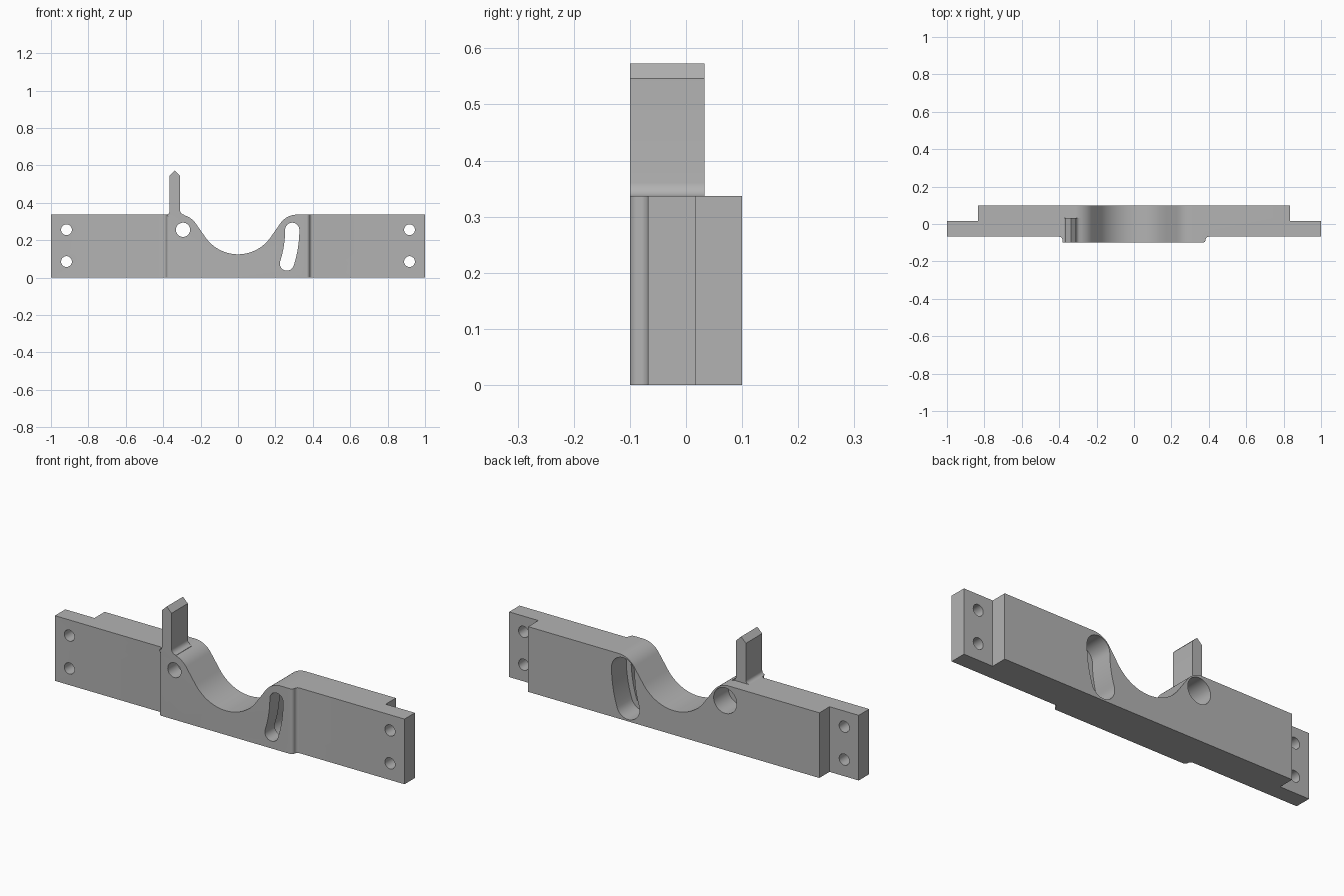
import bpy, bmesh
from math import sin, cos, pi, radians

cube = bpy.data.objects.get("Cube")
if cube:
    bpy.data.objects.remove(cube, do_unlink=True)

steel = bpy.data.materials.new("plain grey")
steel.use_nodes = True
grey = (0.45, 0.45, 0.45, 1)
steel.diffuse_color = grey
steel.node_tree.nodes["Principled BSDF"].inputs["Base Color"].default_value = grey

HEIGHT = 0.337
PIVOT = (-0.294, 0.256)


def arc(cx, cy, r, start, end, steps):
    angles = [radians(start + (end - start) * i / steps) for i in range(steps + 1)]
    return [(cx + r * cos(a), cy + r * sin(a)) for a in angles]


def mirrored(half):
    return half + [(-x, y) for x, y in reversed(half)]


def prism(name, outline, low, high, upright=False):
    """Extrude an outline along z, or along y when upright."""
    place = (lambda p, d: (p[0], d, p[1])) if upright else (lambda p, d: (p[0], p[1], d))
    bm = bmesh.new()
    a = [bm.verts.new(place(p, low)) for p in outline]
    b = [bm.verts.new(place(p, high)) for p in outline]
    bm.faces.new(a)
    bm.faces.new(b)
    for i in range(len(a)):
        j = (i + 1) % len(a)
        bm.faces.new((a[i], a[j], b[j], b[i]))
    bmesh.ops.recalc_face_normals(bm, faces=bm.faces)
    mesh = bpy.data.meshes.new(name)
    bm.to_mesh(mesh)
    bm.free()
    mesh.materials.append(steel)
    obj = bpy.data.objects.new(name, mesh)
    bpy.context.collection.objects.link(obj)
    return obj


def combine(target, tool, operation="DIFFERENCE"):
    tool.hide_render = True
    mod = target.modifiers.new("combine", "BOOLEAN")
    mod.operation, mod.solver, mod.object = operation, "EXACT", tool
    bpy.context.view_layer.objects.active = target
    bpy.ops.object.modifier_apply(modifier=mod.name)
    bpy.data.objects.remove(tool, do_unlink=True)


def slot(radius, reach=0.584, sweep=-18):
    """Curved slot outline swung around the pivot hole."""
    px, pz = PIVOT
    ex, ez = px + reach * cos(radians(sweep)), pz + reach * sin(radians(sweep))
    return (arc(px, pz, reach + radius, sweep, 0, 10)
            + arc(px + reach, pz, radius, 0, 180, 16)[1:]
            + arc(px, pz, reach - radius, 0, sweep, 10)[1:]
            + arc(ex, ez, radius, 180 + sweep, 360 + sweep, 16)[1:-1])


# Stepped bar with a raised front pad and a thick back
plan = mirrored([(0.833, 0.1), (0.833, 0.017), (1, 0.017), (1, -0.068)]
                + arc(0.399, -0.084, 0.016, 90, 180, 6)
                + arc(0.367, -0.084, 0.016, 0, -90, 6)[1:])
bar = prism("mounting_bar", plan, 0, HEIGHT)

# Rounded valley in the top edge
valley = mirrored([(0.315, 0.5)]
                  + arc(0.315, HEIGHT - 0.1075, 0.1075, 90, 145, 12)
                  + arc(0, 0.3375, 0.2125, -35, -88, 16))
combine(bar, prism("valley_cutter", valley, -0.3, 0.3, True))

# Pointed upright blade with flared foot
blade = ([(-0.36, 0.31), (-0.29, 0.31), (-0.285, 0.335)]
         + arc(-0.285, 0.361, 0.025, 265, 180, 6)
         + [(-0.31, 0.546), (-0.338, 0.573), (-0.366, 0.546)]
         + arc(-0.384, 0.355, 0.018, 0, -86, 6))
combine(bar, prism("blade", blade, -0.1, 0.033, True), "UNION")

# Pivot hole and slot, each wider from the back
for radius, back, front in ((0.066, 0.3, -0.02), (0.038, 0.3, -0.3)):
    combine(bar, prism("hole_cutter", arc(*PIVOT, radius, 0, 352.5, 47), front, back, True))
    combine(bar, prism("slot_cutter", slot(radius), front, back, True))

# Bolt holes at both ends
for x in (-0.917, 0.917):
    for z in (0.086, 0.256):
        combine(bar, prism("bolt_cutter", arc(x, z, 0.029, 0, 348.75, 31), -0.3, 0.3, True))

bpy.ops.object.select_all(action="DESELECT")
bar.select_set(True)
bpy.context.view_layer.objects.active = bar
bpy.ops.object.shade_smooth_by_angle(angle=radians(25))
